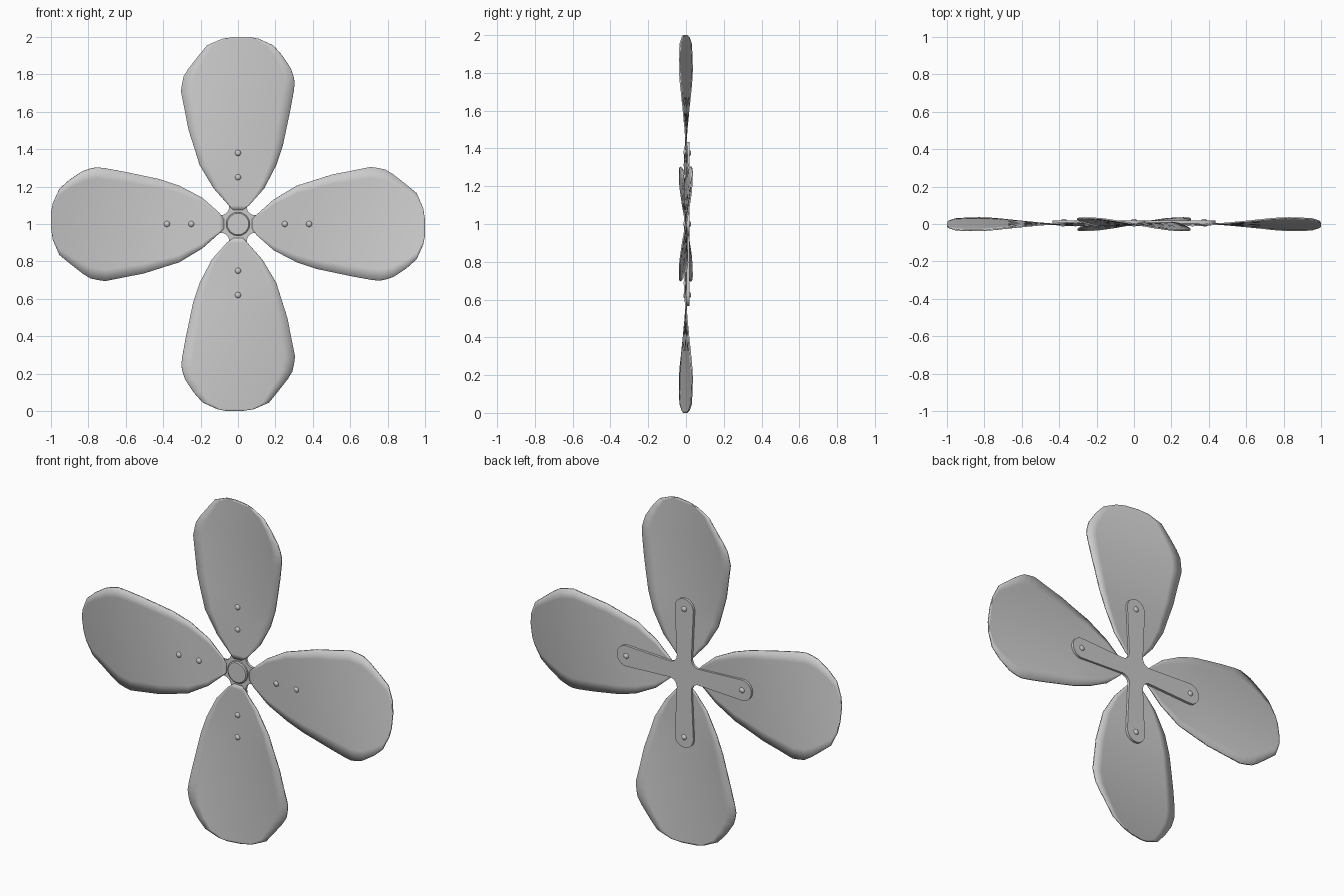
import bpy, bmesh
from math import sin, cos, pi, radians
from mathutils import Matrix, Vector

if "Cube" in bpy.data.objects:
    bpy.data.objects.remove(bpy.data.objects["Cube"])

CENTRE = Vector((0, 0, 1))


def finish(bm, name, quarter=0, angle=35):
    """Turn a bmesh built around the hub into an object on the given quarter turn."""
    bmesh.ops.recalc_face_normals(bm, faces=bm.faces)
    bm.transform(Matrix.Translation(CENTRE) @ Matrix.Rotation(quarter * pi / 2, 4, 'Y'))
    me = bpy.data.meshes.new(name)
    bm.to_mesh(me)
    bm.free()
    ob = bpy.data.objects.new(name, me)
    bpy.context.collection.objects.link(ob)
    bpy.ops.object.select_all(action='DESELECT')
    ob.select_set(True)
    bpy.context.view_layer.objects.active = ob
    bpy.ops.object.shade_smooth_by_angle(angle=radians(angle))
    return ob


def lathe(name, profile, x, z, quarter=0, seg=24):
    """Revolve (radius, y) points round an axis along y."""
    bm = bmesh.new()
    rings = [[bm.verts.new((x + r * cos(2 * pi * i / seg), y, z + r * sin(2 * pi * i / seg)))
              for i in range(seg)] for r, y in profile]
    for a, b in zip(rings, rings[1:]):
        for i in range(seg):
            j = (i + 1) % seg
            bm.faces.new((a[i], a[j], b[j], b[i]))
    bm.faces.new(rings[0])
    bm.faces.new(rings[-1])
    return finish(bm, name, quarter)


# blade stations: distance from hub, left edge, right edge
STATIONS = [(.075, -.025, .025), (.1, -.05, .06), (.19, -.13, .14), (.315, -.205, .205),
            (.42, -.238, .24), (.505, -.265, .258), (.61, -.285, .28), (.71, -.305, .298),
            (.755, -.298, .303), (.79, -.29, .296), (.83, -.265, .283), (.9, -.21, .237),
            (.955, -.165, .188), (.99, -.085, .11), (1.0, -.02, .06)]


def blade(quarter):
    bm = bmesh.new()
    cols = 10
    rows = []
    for v, left, right in STATIONS:
        pitch = max(-.04, .32 * (v - .45))
        us = [left + (right - left) * i / cols for i in range(cols + 1)]
        rows.append([bm.verts.new((u, -pitch * u, v)) for u in us])
    for a, b in zip(rows, rows[1:]):
        for i in range(cols):
            bm.faces.new((a[i], a[i + 1], b[i + 1], b[i]))
    ob = finish(bm, f"blade_{quarter + 1}", quarter)
    mod = ob.modifiers.new("thickness", 'SOLIDIFY')
    mod.thickness = .008
    mod.offset = 0


def spider(y0, y1):
    """Four-armed bracket with rounded ends and filleted inner corners."""
    pts = []
    fc, fr = .093, .046
    for q in range(4):
        arm = []
        # rounded arm end, from left side to right side
        for i in range(13):
            a = pi - pi * i / 12
            arm.append((.06 * cos(a), .375 + .06 * sin(a)))
        # inner fillet to the next arm
        for i in range(9):
            a = pi + pi / 2 * i / 8
            arm.append((fc + fr * cos(a), fc + fr * sin(a)))
        c, s = cos(q * pi / 2), sin(q * pi / 2)
        pts += [(x * c + z * s, -x * s + z * c) for x, z in arm]
    bm = bmesh.new()
    face = bm.faces.new([bm.verts.new((x, y0, z)) for x, z in pts])
    ext = bmesh.ops.extrude_face_region(bm, geom=[face])
    bmesh.ops.translate(bm, vec=(0, y1 - y0, 0),
                        verts=[g for g in ext['geom'] if isinstance(g, bmesh.types.BMVert)])
    bmesh.ops.triangulate(bm, faces=[f for f in bm.faces if len(f.verts) > 4])
    finish(bm, "spider_bracket")


def dome(name, v, y, direction, quarter):
    r, h = .016, .011
    prof = [(r * cos(t * pi / 10), y + direction * h * sin(t * pi / 10)) for t in range(5)]
    lathe(name, [(r, y - direction * .006)] + prof, 0, v, quarter, 14)


# blades with rivets
for q in range(4):
    blade(q)
    dome(f"front_rivet_inner_{q + 1}", .25, -.003, -1, q)
    dome(f"front_rivet_outer_{q + 1}", .38, -.003, -1, q)
    dome(f"back_rivet_{q + 1}", .375, .017, 1, q)

# bracket behind the blades
spider(.003, .018)

# hub cap on the front
lathe("hub_cap", [(.063, .01), (.063, -.006), (.057, -.011)], 0, 0, 0, 32)
